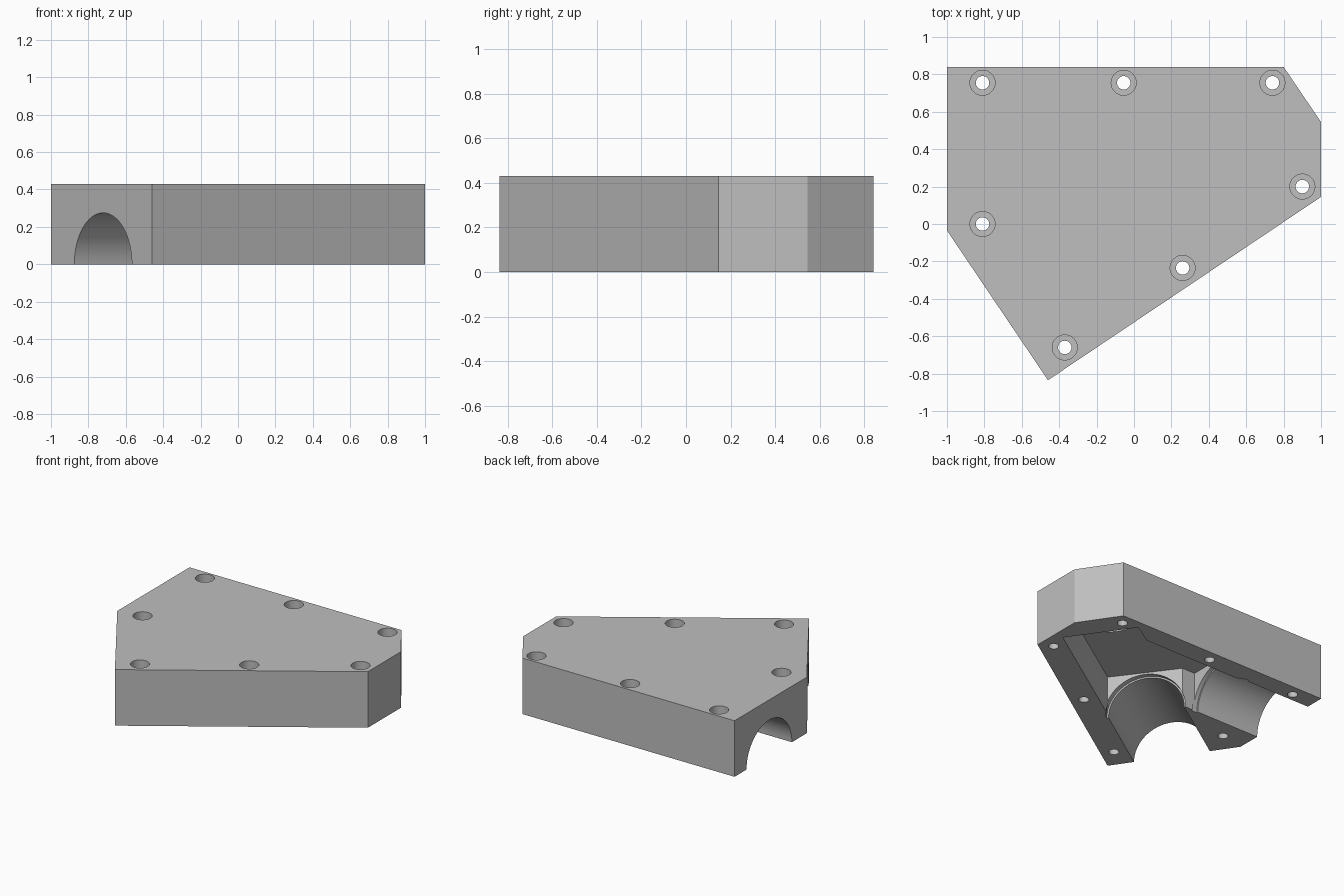
import bpy
import bmesh
import math
from mathutils import Vector, Matrix

cube = bpy.data.objects.get("Cube")
if cube:
    bpy.data.objects.remove(cube, do_unlink=True)

HEIGHT = 0.43
CEILING = 0.3
BORE = 0.275

grey = bpy.data.materials.new("plain grey")
grey.use_nodes = True
grey.diffuse_color = (0.52, 0.52, 0.52, 1)
grey.node_tree.nodes["Principled BSDF"].inputs["Base Color"].default_value = grey.diffuse_color


def finish(name, bm):
    bmesh.ops.recalc_face_normals(bm, faces=bm.faces)
    mesh = bpy.data.meshes.new(name)
    bm.to_mesh(mesh)
    bm.free()
    mesh.materials.append(grey)
    obj = bpy.data.objects.new(name, mesh)
    bpy.context.collection.objects.link(obj)
    return obj


def prism(name, outline, bottom, top):
    bm = bmesh.new()
    face = bm.faces.new([bm.verts.new((x, y, bottom)) for x, y in outline])
    up = bmesh.ops.extrude_face_region(bm, geom=[face])
    verts = [v for v in up["geom"] if isinstance(v, bmesh.types.BMVert)]
    bmesh.ops.translate(bm, verts=verts, vec=(0, 0, top - bottom))
    return finish(name, bm)


def cylinder(name, start, end, radius, sides=64):
    start, end = Vector(start), Vector(end)
    axis = end - start
    place = Matrix.Translation((start + end) / 2) @ axis.to_track_quat("Z", "Y").to_matrix().to_4x4()
    bm = bmesh.new()
    bmesh.ops.create_cone(bm, cap_ends=True, segments=sides, radius1=radius,
                          radius2=radius, depth=axis.length, matrix=place)
    return finish(name, bm)


def cut(body, cutter):
    mod = body.modifiers.new(cutter.name, "BOOLEAN")
    mod.operation = "DIFFERENCE"
    mod.solver = "EXACT"
    mod.object = cutter
    bpy.context.view_layer.objects.active = body
    bpy.ops.object.modifier_apply(modifier=mod.name)
    bpy.data.objects.remove(cutter, do_unlink=True)


# Six-sided housing block
housing = prism("housing", [(-1, 0.84), (0.8, 0.84), (1, 0.545), (1, 0.145),
                            (-0.46, -0.835), (-1, -0.035)], 0, HEIGHT)

# Inner chamber, open underneath
cut(housing, prism("chamber", [(0.93, 0.335), (0.616, 0.783), (0.457, 0.68), (-0.43, 0.68),
                               (-0.43, 0.145), (-0.32, 0.145), (0, -0.285)], -0.1, CEILING))

# Round recess in the chamber ceiling
cut(housing, cylinder("ceiling_recess", (0.57, 0.4, 0.2), (0.57, 0.4, 0.37), 0.26))

# Two arched channels, each with a shallow wider step at the chamber end
for mouth, direction, length in [((-0.72, -0.447), (0.83, 0.557), 0.67),
                                 ((-1, 0.42), (1, 0), 0.57)]:
    origin = Vector((*mouth, 0))
    along = Vector((*direction, 0)).normalized()
    cut(housing, cylinder("channel", origin - along * 0.2, origin + along * (length + 0.05), BORE))
    cut(housing, cylinder("channel_step", origin + along * (length - 0.03),
                          origin + along * (length + 0.02), BORE + 0.012))

# Screw holes with wide heads
for x, y in [(-0.81, 0.755), (-0.055, 0.755), (0.74, 0.755), (0.9, 0.2),
             (0.26, -0.235), (-0.37, -0.66), (-0.81, 0)]:
    cut(housing, cylinder("screw_hole", (x, y, -0.1), (x, y, 0.5), 0.036, 32))
    cut(housing, cylinder("screw_head", (x, y, 0.23), (x, y, 0.5), 0.067, 32))

# Smooth bores, sharp edges
bpy.ops.object.select_all(action="DESELECT")
housing.select_set(True)
bpy.context.view_layer.objects.active = housing
bpy.ops.object.shade_smooth_by_angle(angle=math.radians(30))
